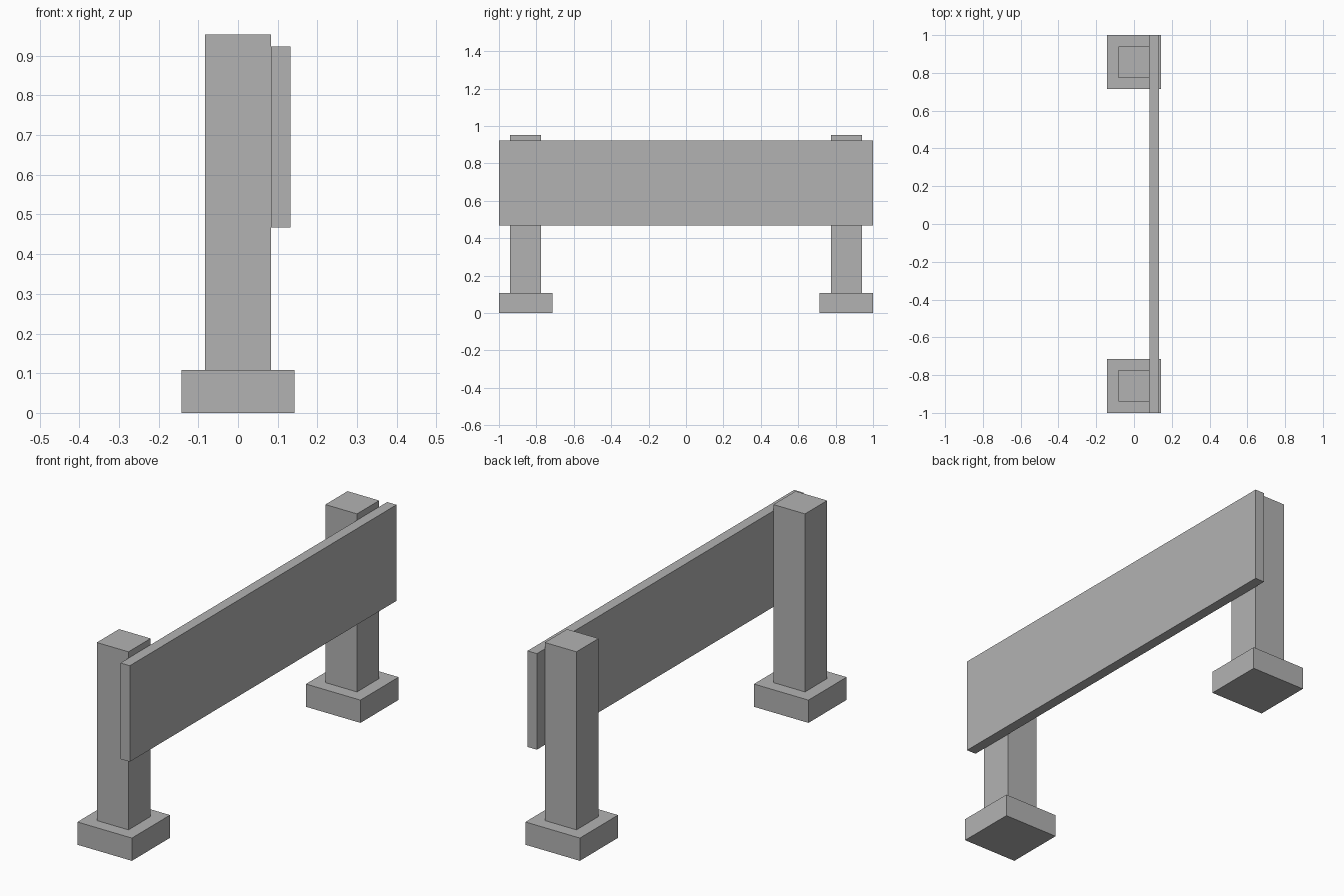
import bpy

cube = bpy.data.objects.get("Cube")
if cube:
    bpy.data.objects.remove(cube, do_unlink=True)

# Single plain grey
grey = bpy.data.materials.new("plain_grey")
grey.use_nodes = True
colour = (0.45, 0.45, 0.45, 1)
grey.diffuse_color = colour
grey.node_tree.nodes["Principled BSDF"].inputs["Base Color"].default_value = colour


def box(name, low, high):
    """Flat-shaded box between two opposite corners."""
    centre = [(a + b) / 2 for a, b in zip(low, high)]
    bpy.ops.mesh.primitive_cube_add(size=1, location=centre)
    obj = bpy.context.object
    obj.name = name
    obj.scale = [b - a for a, b in zip(low, high)]
    bpy.ops.object.transform_apply(location=False, rotation=False, scale=True)
    obj.data.materials.append(grey)
    return obj


FOOT, POST = 0.143, 0.083      # half widths
FOOT_TOP, POST_TOP = 0.108, 0.953
OFFSET = 1 - FOOT              # post centre along the length

# Square footing and post at each end
for end, y in (("front", -OFFSET), ("back", OFFSET)):
    box(end + "_foot", (-FOOT, y - FOOT, 0), (FOOT, y + FOOT, FOOT_TOP))
    box(end + "_post", (-POST, y - POST, FOOT_TOP), (POST, y + POST, POST_TOP))

# Long board fixed against one side of the posts
box("board", (POST, -1, 0.467), (0.132, 1, 0.923))
